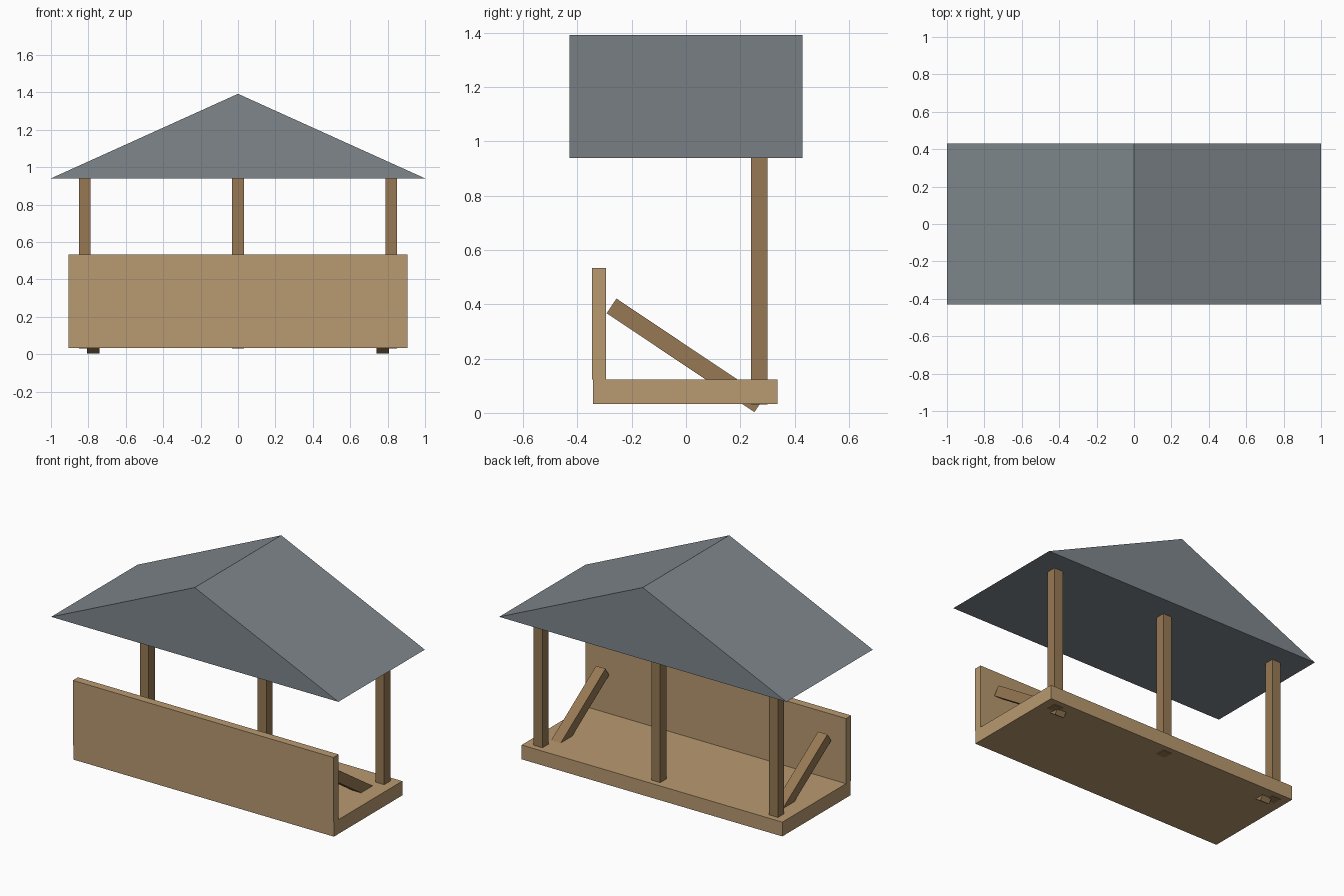
import bpy, bmesh, math

if "Cube" in bpy.data.objects:
    bpy.data.objects.remove(bpy.data.objects["Cube"])


def material(name, colour):
    m = bpy.data.materials.new(name)
    m.diffuse_color = (*colour, 1)
    m.use_nodes = True
    m.node_tree.nodes["Principled BSDF"].inputs["Base Color"].default_value = m.diffuse_color
    return m


PLANK = material("light_wood", (0.48, 0.32, 0.16))
BEAM = material("dark_wood", (0.31, 0.19, 0.09))
SLATE = material("slate", (0.21, 0.24, 0.26))


def box(name, centre, size, mat, tilt=0):
    bpy.ops.mesh.primitive_cube_add(size=1)
    ob = bpy.context.object
    ob.name = name
    ob.scale = size
    bpy.ops.object.transform_apply(location=False, rotation=False, scale=True)
    ob.location = centre
    ob.rotation_euler = (tilt, 0, 0)
    ob.data.materials.append(mat)
    return ob


# Counter floor and front panel
box("floor", (0, -0.002, 0.078), (1.815, 0.68, 0.09), PLANK)
box("front_panel", (0, -0.321, 0.328), (1.815, 0.051, 0.41), PLANK)

# Back posts
for x, side in ((-0.82, "left"), (0, "middle"), (0.82, "right")):
    box(f"{side}_post", (x, 0.27, 0.486), (0.062, 0.062, 0.912), BEAM)

# Diagonal braces running from the panel down through the floor
for s, side in ((-1, "left"), (1, "right")):
    box(f"{side}_brace", (s * 0.773, -0.002, 0.212), (0.066, 0.655, 0.065),
        BEAM, math.radians(-33.8))

# Solid gabled roof: triangle profile extruded front to back
bm = bmesh.new()
tri = bm.faces.new([bm.verts.new((x, -0.43, z))
                    for x, z in ((-1, 0.94), (1, 0.94), (0, 1.392))])
ext = bmesh.ops.extrude_face_region(bm, geom=[tri], use_keep_orig=True)
bmesh.ops.translate(bm, vec=(0, 0.86, 0),
                    verts=[g for g in ext["geom"] if isinstance(g, bmesh.types.BMVert)])
bmesh.ops.recalc_face_normals(bm, faces=bm.faces)
mesh = bpy.data.meshes.new("roof")
bm.to_mesh(mesh)
bm.free()
mesh.materials.append(SLATE)
bpy.context.collection.objects.link(bpy.data.objects.new("roof", mesh))
